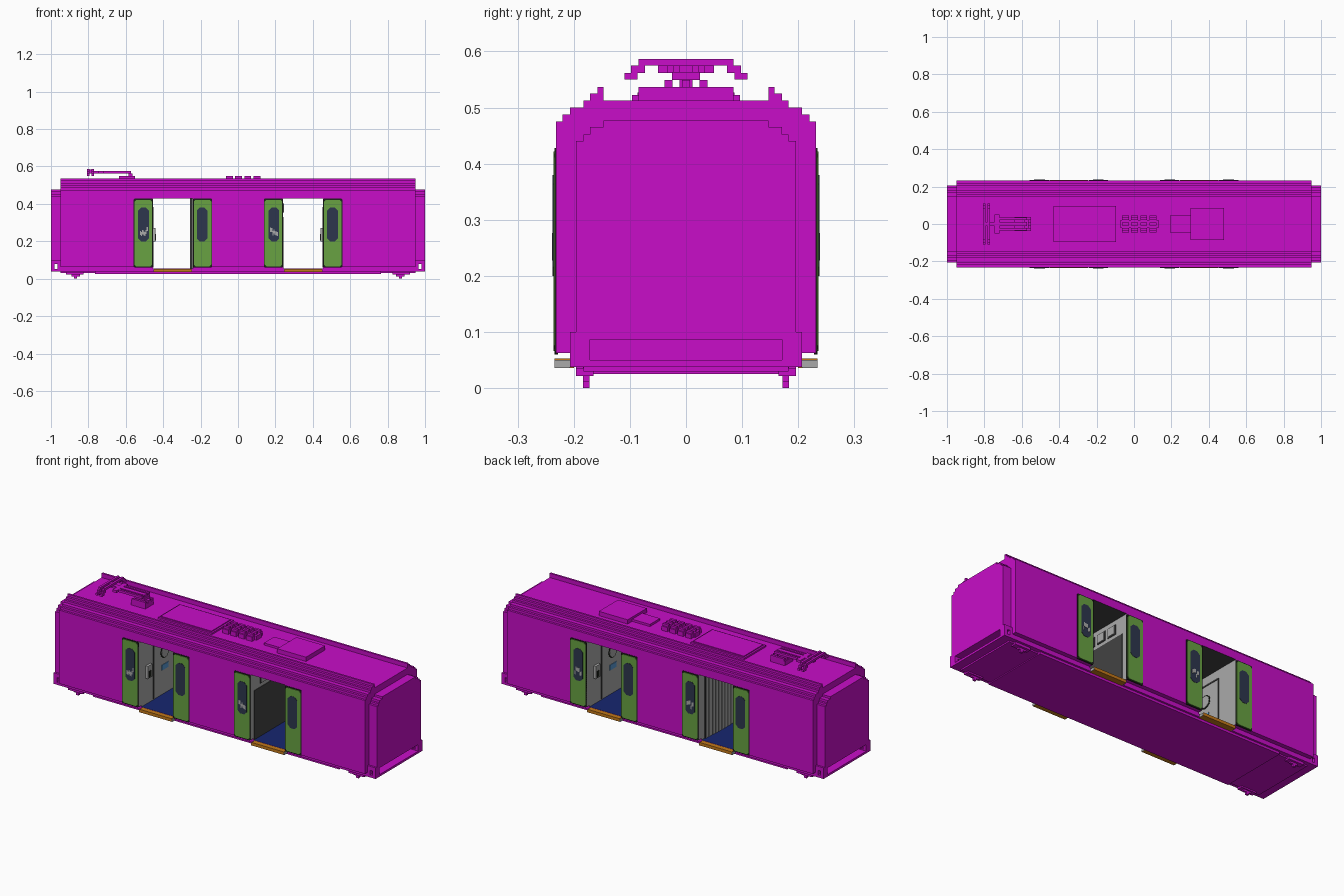
import bpy, bmesh, math, random
from mathutils import Vector

cube = bpy.data.objects.get("Cube")
if cube:
    bpy.data.objects.remove(cube, do_unlink=True)
random.seed(4)


def material(name, r, g, b):
    m = bpy.data.materials.new(name)
    m.use_nodes = True
    m.diffuse_color = (r, g, b, 1)
    bsdf = m.node_tree.nodes["Principled BSDF"]
    bsdf.inputs["Base Color"].default_value = (r, g, b, 1)
    bsdf.inputs["Roughness"].default_value = 0.8
    return m


MAGENTA = material("magenta paint", 0.58, 0.004, 0.58)
GREEN = material("door green", 0.14, 0.36, 0.055)
NAVY = material("window navy", 0.027, 0.037, 0.075)
BLACK = material("black trim", 0.012, 0.016, 0.010)
GREY = material("light grey", 0.40, 0.40, 0.40)
DARK = material("dark grey", 0.055, 0.055, 0.055)
BLUE = material("floor blue", 0.008, 0.020, 0.16)
ORANGE = material("sill orange", 0.55, 0.19, 0.010)
SIGN = material("sign blue", 0.10, 0.32, 0.65)


def prism(name, pts, axis, lo, hi, mat):
    """Extrude a 2D outline along x (pts are y,z) or y (pts are x,z)."""
    bm = bmesh.new()
    place = (lambda p, d: (d, p[0], p[1])) if axis == 'x' else (lambda p, d: (p[0], d, p[1]))
    face = bm.faces.new([bm.verts.new(place(p, lo)) for p in pts])
    ext = bmesh.ops.extrude_face_region(bm, geom=[face])
    verts = [v for v in ext["geom"] if isinstance(v, bmesh.types.BMVert)]
    shift = Vector((hi - lo, 0, 0)) if axis == 'x' else Vector((0, hi - lo, 0))
    bmesh.ops.translate(bm, vec=shift, verts=verts)
    bmesh.ops.recalc_face_normals(bm, faces=bm.faces)
    mesh = bpy.data.meshes.new(name)
    bm.to_mesh(mesh)
    bm.free()
    mesh.materials.append(mat)
    ob = bpy.data.objects.new(name, mesh)
    bpy.context.collection.objects.link(ob)
    return ob


def box(name, x, y, z, mat, s=1):
    """Box from ranges; s = -1 turns it half a turn about z."""
    x, y = sorted(v * s for v in x), sorted(v * s for v in y)
    rect = [(x[0], z[0]), (x[1], z[0]), (x[1], z[1]), (x[0], z[1])]
    return prism(name, rect, 'y', y[0], y[1], mat)


def chamfered(cx, cz, hw, hh, c):
    q = [(hw, hh - c), (hw - c, hh), (c - hw, hh), (-hw, hh - c),
         (-hw, c - hh), (c - hw, -hh), (hw - c, -hh), (hw, c - hh)]
    return [(cx + a, cz + b) for a, b in q]


def mirrored(half):
    return half + [(-y, z) for y, z in reversed(half)]


DOOR_X, HALF = 0.348, 0.107

# Body shell with stepped roof edges and roof rails
section = mirrored([(0.207, 0.038), (0.207, 0.0625), (0.232, 0.0625), (0.232, 0.475),
                    (0.22, 0.475), (0.22, 0.488), (0.207, 0.488), (0.207, 0.50),
                    (0.183, 0.50), (0.183, 0.513), (0.171, 0.513), (0.171, 0.525),
                    (0.158, 0.525), (0.158, 0.537), (0.147, 0.537), (0.147, 0.513)])
body = prism("body_shell", section, 'x', -0.95, 0.95, MAGENTA)

# Two vestibules cut straight through the body
for s in (1, -1):
    cutter = box("vestibule_cutter", (DOOR_X - HALF, DOOR_X + HALF), (-0.4, 0.4), (0.054, 0.43), MAGENTA, s)
    cutter.hide_render = True
    mod = body.modifiers.new("vestibule", 'BOOLEAN')
    mod.operation, mod.solver, mod.object = 'DIFFERENCE', 'EXACT', cutter
shell = bpy.data.meshes.new_from_object(body.evaluated_get(bpy.context.evaluated_depsgraph_get()))
body.modifiers.clear()
body.data = shell
for ob in [o for o in bpy.data.objects if o.name.startswith("vestibule_cutter")]:
    bpy.data.objects.remove(ob, do_unlink=True)

# Interior colours by face direction
shell.materials.clear()
for m in (MAGENTA, GREY, BLUE, DARK):
    shell.materials.append(m)
for f in shell.polygons:
    n, c = f.normal, f.center
    f.material_index = 0
    if abs(n.x) > 0.9 and abs(c.x) < 0.9:
        f.material_index = 1
    elif n.z > 0.9 and c.z < 0.06:
        f.material_index = 2
    elif n.z < -0.9 and 0.4 < c.z < 0.45:
        f.material_index = 3

# Underframe
box("underframe", (-0.765, 0.765), (-0.196, 0.196), (0.025, 0.038), MAGENTA)

# Car ends, coupling recess and brackets
end_section = mirrored([(0.196, 0.087), (0.196, 0.44), (0.183, 0.44), (0.183, 0.452),
                        (0.171, 0.452), (0.171, 0.465), (0.147, 0.465), (0.147, 0.477)])
for s in (1, -1):
    prism("end_panel", end_section, 'x', *sorted((0.95 * s, 1.0 * s)), MAGENTA)
    box("end_floor", (0.95, 1.0), (-0.196, 0.196), (0.038, 0.05), MAGENTA, s)
    box("end_underframe", (0.765, 0.95), (-0.183, 0.183), (0.030, 0.038), MAGENTA, s)
    for side in (1, -1):
        y = (0.171 * side, 0.207 * side)
        box("bracket_inner_post", (0.95, 0.966), y, (0.038, 0.1), MAGENTA, s)
        box("bracket_outer_post", (0.98, 1.0), y, (0.038, 0.1), MAGENTA, s)
        box("bracket_bottom", (0.966, 0.98), y, (0.038, 0.052), MAGENTA, s)
        box("bracket_top", (0.966, 0.98), y, (0.078, 0.1), MAGENTA, s)
        # Stepped running gear feet
        foot = [(0.905, 0.04), (0.905, 0.026), (0.89, 0.026), (0.89, 0.012), (0.878, 0.012),
                (0.878, 0.0), (0.862, 0.0), (0.862, 0.012), (0.845, 0.012), (0.845, 0.026),
                (0.83, 0.026), (0.83, 0.04)]
        prism("running_gear_foot", [(x * s, z) for x, z in foot], 'y', 0.172 * side, 0.184 * side, MAGENTA)
        box("running_gear_bar", (0.825, 0.92), (0.165 * side, 0.196 * side), (0.022, 0.036), MAGENTA, s)

# Sliding doors and sills, the same on both sides after half a turn
for s in (1, -1):
    for cx in (-DOOR_X, DOOR_X):
        for side in (-1, 1):
            lx = (cx + side * (HALF + 0.0515)) * s
            ys = (-0.228 * s, -0.234 * s)
            prism("door_frame", chamfered(lx, 0.244, 0.0515, 0.184, 0.005), 'y', *ys, BLACK)
            prism("door_leaf", chamfered(lx, 0.244, 0.047, 0.178, 0.010), 'y', ys[0], -0.2365 * s, GREEN)
            prism("door_window", chamfered(lx - 0.002 * side * s, 0.29, 0.029, 0.09, 0.016), 'y', ys[0], -0.238 * s, NAVY)
            if side == -1:
                # Small decal patches on one window of each pair
                for i in range(7):
                    px = lx * s - 0.018 + 0.006 * i
                    pz = 0.245 + random.uniform(-0.02, 0.012)
                    box("window_decal", (px, px + 0.006), (-0.23, -0.2392), (pz, pz + 0.022), GREY, s)
        w = HALF - 0.007
        box("door_sill", (cx - w, cx + w), (-0.2, -0.234), (0.036, 0.053), ORANGE, s)
        for e in (-1, 1):
            box("sill_end", (cx + e * w, cx + e * (w + 0.003)), (-0.207, -0.234), (0.036, 0.05), GREY, s)

# Outer vestibule walls: door outline, ring and handle block
for s in (1, -1):
    wx = -DOOR_X - HALF
    thin = (wx, wx + 0.003)
    for y in (-0.10, 0.10):
        box("wall_door_line", thin, (y - 0.004, y + 0.004), (0.06, 0.38), DARK, s)
    box("wall_door_line", thin, (-0.10, 0.10), (0.376, 0.384), DARK, s)
    box("wall_sign", thin, (-0.03, 0.03), (0.19, 0.22), SIGN, s)
    ring = [(math.cos(a * math.pi / 6), math.sin(a * math.pi / 6)) for a in range(12)]
    for r, d, m in ((0.038, 0.002, BLACK), (0.032, 0.004, GREY)):
        prism("wall_ring", [(r * c, 0.29 + r * k) for c, k in ring], 'x', *sorted((wx * s, (wx + d) * s)), m)
    box("handle_block", (wx, wx + 0.014), (-0.17, -0.13), (0.2, 0.27), GREY, s)
    box("handle_edge", (wx, wx + 0.016), (-0.16, -0.14), (0.205, 0.24), BLACK, s)

# Inner wall of one vestibule: dark lower panel with cabinets above
wx = DOOR_X - HALF
box("lower_wall_panel", (wx, wx + 0.003), (-0.20, 0.20), (0.055, 0.33), DARK)
for i in range(4):
    y = -0.15 + i * 0.08
    box("cabinet_frame", (wx, wx + 0.003), (y, y + 0.06), (0.35, 0.405), DARK)
    box("cabinet_door", (wx, wx + 0.006), (y + 0.006, y + 0.054), (0.356, 0.399), GREY)

# Inner wall of the other vestibule: curved ribbed partition
wx = -DOOR_X + HALF
for i in range(14):
    y = -0.182 + i * 0.026
    bulge = 0.004 + 0.012 * math.cos(y / 0.2 * math.pi / 2)
    box("partition_rib", (wx - bulge, wx), (y, y + 0.019), (0.055, 0.428), GREY)
    box("partition_groove", (wx - bulge + 0.003, wx), (y + 0.019, y + 0.026), (0.055, 0.428), DARK)

# Roof equipment
ROOF = 0.513
box("large_roof_plate", (-0.43, -0.095), (-0.096, 0.096), (ROOF, 0.522), MAGENTA)
box("large_roof_plate_top", (-0.42, -0.105), (-0.086, 0.086), (0.522, 0.527), MAGENTA)
box("roof_unit", (0.303, 0.482), (-0.085, 0.085), (ROOF, 0.537), MAGENTA)
box("roof_unit_duct", (0.193, 0.303), (-0.045, 0.045), (ROOF, 0.525), MAGENTA)
box("resistor_rail", (-0.072, 0.13), (-0.022, 0.022), (ROOF, 0.537), MAGENTA)
for i in range(4):
    x = -0.064 + i * 0.049
    box("resistor_block", (x, x + 0.036), (-0.046, 0.046), (ROOF, 0.537), MAGENTA)
    for y in (-0.031, 0, 0.031):
        box("resistor_cap", (x, x + 0.036), (y - 0.007, y + 0.007), (0.537, 0.549), MAGENTA)

# Pantograph
box("pantograph_base", (-0.64, -0.55), (-0.037, 0.037), (ROOF, 0.537), MAGENTA)
box("pantograph_pivot", (-0.635, -0.55), (-0.012, 0.012), (0.537, 0.55), MAGENTA)
box("pantograph_knuckle", (-0.585, -0.565), (-0.025, 0.025), (0.549, 0.563), MAGENTA)
box("pantograph_arm", (-0.8, -0.572), (-0.012, 0.012), (0.562, 0.575), MAGENTA)
for side in (1, -1):
    box("pantograph_fork", (-0.72, -0.572), (0.022 * side, 0.034 * side), (0.562, 0.575), MAGENTA)
    box("pantograph_foot", (-0.635, -0.55), (0.024 * side, 0.037 * side), (0.537, 0.549), MAGENTA)
box("pantograph_cross", (-0.745, -0.72), (-0.05, 0.05), (0.562, 0.575), MAGENTA)
for x in (-0.808, -0.782):
    box("collector_bar", (x, x + 0.013), (-0.085, 0.085), (0.575, 0.587), MAGENTA)
    for side in (1, -1):
        box("collector_horn", (x, x + 0.013), (0.073 * side, 0.098 * side), (0.562, 0.575), MAGENTA)
        box("collector_tip", (x, x + 0.013), (0.086 * side, 0.11 * side), (0.55, 0.562), MAGENTA)
box("collector_link", (-0.8, -0.775), (-0.012, 0.012), (0.565, 0.583), MAGENTA)
